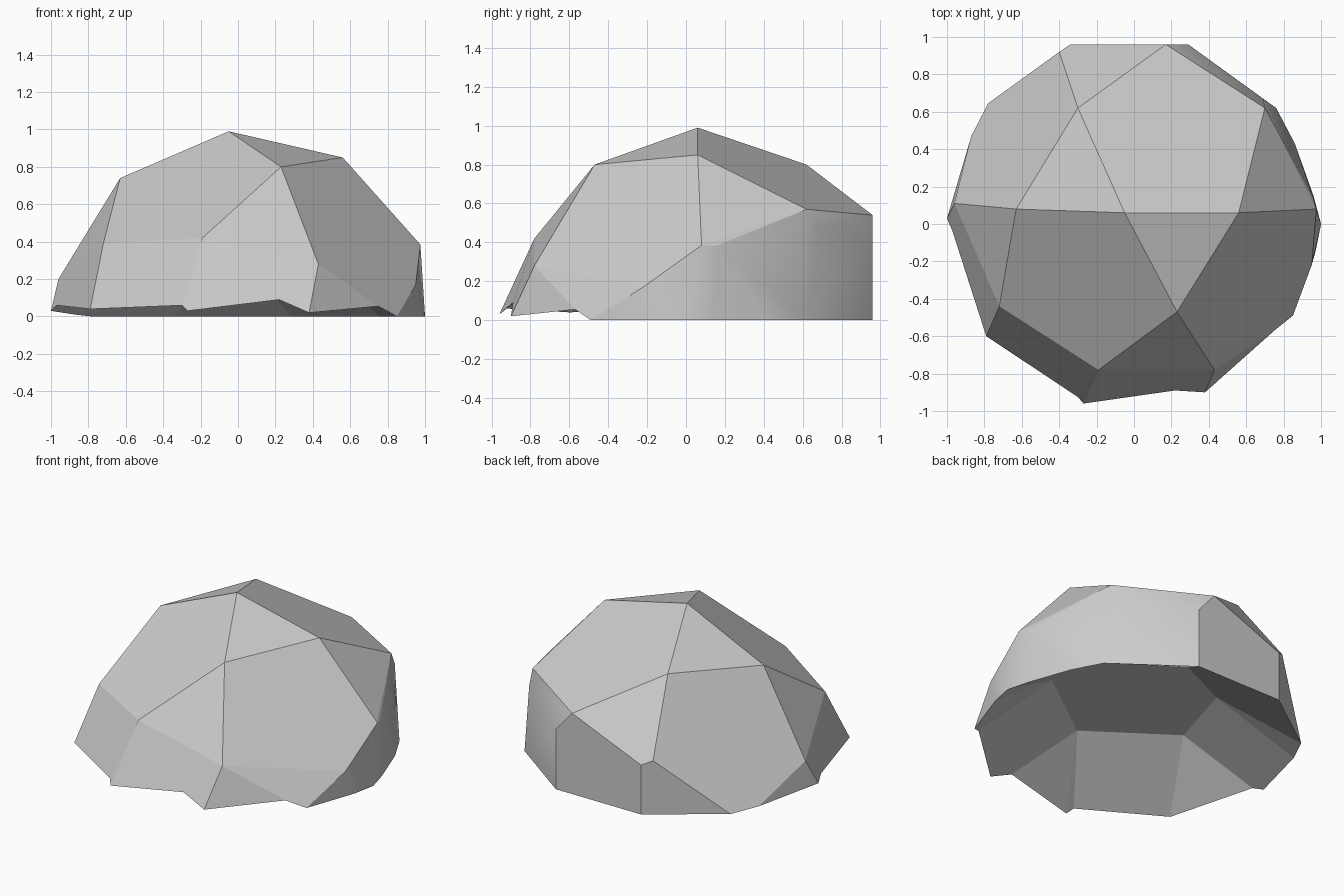
import bpy
import bmesh
import math
from mathutils import Vector

# Remove the default cube
default_cube = bpy.data.objects.get("Cube")
if default_cube:
    bpy.data.objects.remove(default_cube, do_unlink=True)


def make_material(name, value):
    """One flat grey material."""
    material = bpy.data.materials.new(name)
    material.use_nodes = True
    colour = (value, value, value, 1)
    material.diffuse_color = colour
    shader = next(n for n in material.node_tree.nodes if n.type == "BSDF_PRINCIPLED")
    shader.inputs["Base Color"].default_value = colour
    return material


# Corners of the large upper facets
crown = [
    (-.05, .06, .99), (.56, .06, .85), (.23, -.47, .8),
    (-.63, .08, .74), (-.3, .62, .8),
]

# Corners of the shoulders, where the facets turn down into the walls
shoulder = [
    (-.72, -.44, .39), (-.19, -.78, .42), (.43, -.78, .28),
    (.95, -.22, .17), (.975, .08, .385), (.955, .15, .38),
    (.7, .62, .57), (.69, .67, .48), (.17, .96, .54), (.29, .96, .4),
    (-.34, .96, .33), (-.4, .92, .36), (-.96, .11, .2),
]

# Uneven rim, counter-clockwise from the front
rim = [
    (-.27, -.96, .03), (.22, -.89, .09), (.38, -.9, .02),
    (.75, -.57, .055), (.85, -.49, 0), (.97, -.15, 0), (1, 0, 0),
    (.96, .15, 0), (.86, .43, 0), (.76, .62, 0), (.29, .96, 0),
    (-.34, .96, 0), (-.78, .645, 0), (-.87, .47, .01),
    (-1, .03, .03), (-.97, -.04, .06), (-.79, -.6, .04), (-.3, -.925, .06),
]

# Flat ceiling of the hollow under the boulder, clockwise
ceiling_height = .34
ceiling = [
    (.49, -.19), (-.02, -.56), (-.55, -.19), (-.41, .29), (-.04, .46), (.36, .34),
]


def is_weathered(normal):
    """True for the steep, softly rounded wall on the left and back left."""
    return normal.x > .4 and normal.y > -.5 and abs(normal.z) < .45


def finish(bm, name, material):
    """Turn the bmesh into an object with one material."""
    mesh = bpy.data.meshes.new(name)
    bm.to_mesh(mesh)
    bm.free()
    mesh.materials.append(material)
    bpy.context.collection.objects.link(bpy.data.objects.new(name, mesh))


def build_boulder(name, material):
    """Wrap the corners in a faceted skin that is open at the rim."""
    bm = bmesh.new()
    for point in crown + shoulder:
        bm.verts.new(point)
    rim_verts = {bm.verts.new(point) for point in rim}
    bmesh.ops.convex_hull(bm, input=list(bm.verts))

    # The base is every face spanned by rim corners alone
    base = [f for f in bm.faces if all(v in rim_verts for v in f.verts)]
    bmesh.ops.delete(bm, geom=base, context="FACES")
    loose = [v for v in bm.verts if not v.link_faces]
    bmesh.ops.delete(bm, geom=loose, context="VERTS")

    # Merge nearly coplanar triangles into broad facets
    bmesh.ops.dissolve_limit(
        bm, angle_limit=math.radians(3), verts=list(bm.verts), edges=list(bm.edges))
    bm.normal_update()

    # Flat facets with crisp edges, except on the weathered wall
    for face in bm.faces:
        face.smooth = is_weathered(face.normal)
    for edge in bm.edges:
        edge.smooth = all(face.smooth for face in edge.link_faces)
    finish(bm, name, material)


def build_hollow(name, material):
    """Flat ceiling joined to the rim by sloping sides, facing down."""
    bm = bmesh.new()
    outer = [bm.verts.new(point) for point in rim]
    inner = [bm.verts.new((x, y, ceiling_height)) for x, y in ceiling]
    bm.faces.new(inner)

    def partner(vert):
        """Ceiling corner lying in the most similar direction."""
        direction = vert.co.xy.normalized()
        return max(inner, key=lambda v: v.co.xy.normalized().dot(direction))

    for here, ahead in zip(outer, outer[1:] + outer[:1]):
        corners = [here, partner(here), partner(ahead), ahead]
        bm.faces.new(list(dict.fromkeys(corners)))
    finish(bm, name, material)


# Faceted boulder, and the hollow that closes it underneath
stone = make_material("stone grey", .6)
build_boulder("boulder_shell", stone)
build_hollow("hollow_underside", stone)
